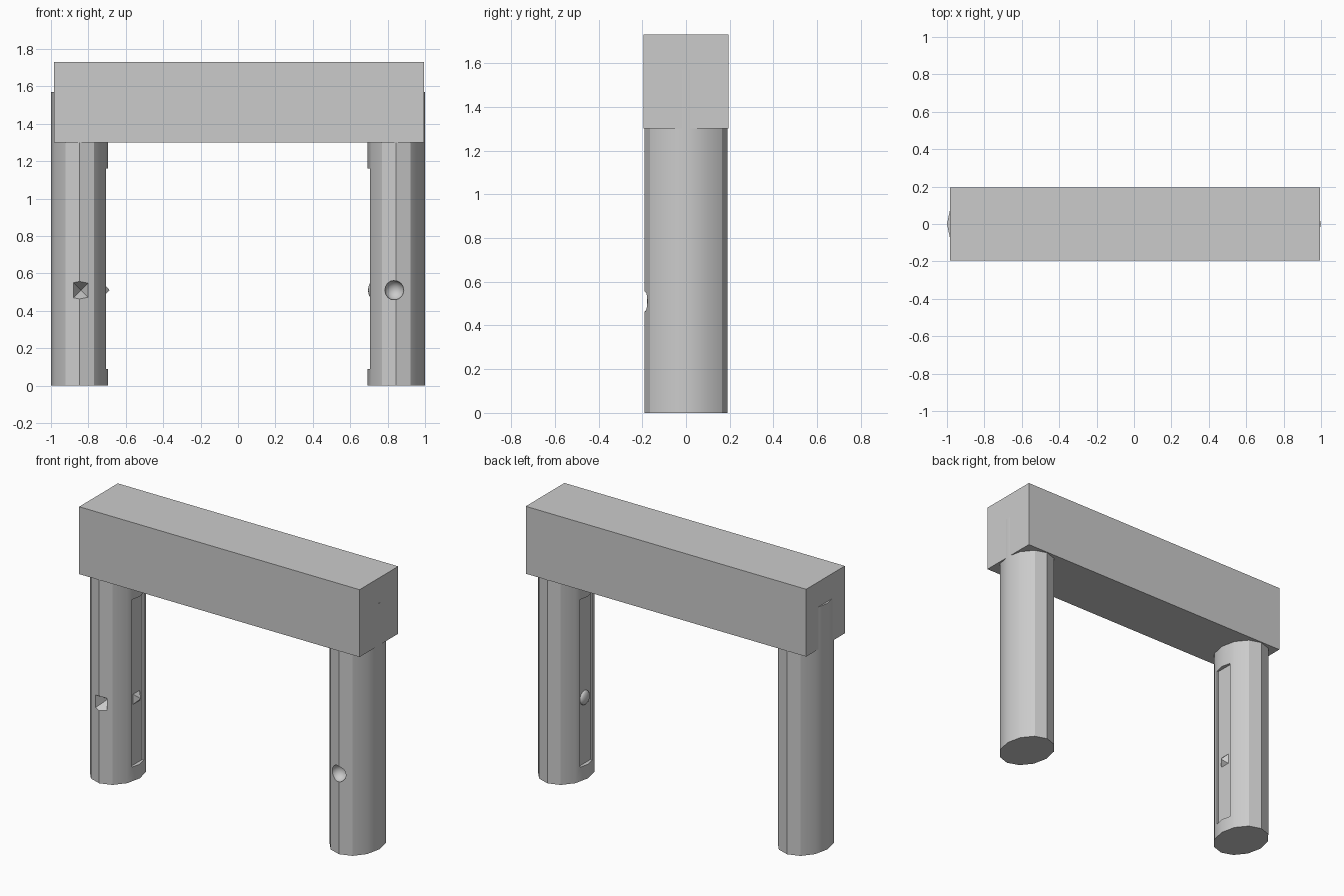
import bpy
from math import pi

default = bpy.data.objects.get("Cube")
if default:
    bpy.data.objects.remove(default, do_unlink=True)

# Single grey material
grey = bpy.data.materials.new("light_grey")
grey.use_nodes = True
colour = (0.6, 0.6, 0.6, 1)
grey.diffuse_color = colour
grey.node_tree.nodes["Principled BSDF"].inputs["Base Color"].default_value = colour


def finish(name, scale=(1, 1, 1)):
    obj = bpy.context.object
    obj.name = name
    obj.scale = scale
    bpy.ops.object.transform_apply(location=False, rotation=True, scale=True)
    obj.data.materials.append(grey)
    return obj


def box(name, low, high):
    centre = [(a + b) / 2 for a, b in zip(low, high)]
    bpy.ops.mesh.primitive_cube_add(size=1, location=centre)
    return finish(name, [b - a for a, b in zip(low, high)])


def ball(name, location, radius):
    bpy.ops.mesh.primitive_uv_sphere_add(segments=16, ring_count=8, radius=radius, location=location)
    return finish(name)


def pyramid(name, location, rotation):
    # Square pyramid, base edges level and upright
    bpy.ops.mesh.primitive_cone_add(vertices=4, radius1=1, radius2=0, depth=1, rotation=(0, 0, pi / 4))
    obj = finish(name, (0.066, 0.066, 0.08))
    obj.rotation_euler = rotation
    obj.location = location
    return obj


def select(obj):
    bpy.ops.object.select_all(action='DESELECT')
    obj.select_set(True)
    bpy.context.view_layer.objects.active = obj


def cut(obj, cutter):
    cutter.hide_render = True
    mod = obj.modifiers.new("cut", 'BOOLEAN')
    mod.operation = 'DIFFERENCE'
    mod.solver = 'EXACT'
    mod.object = cutter
    select(obj)
    bpy.ops.object.modifier_apply(modifier=mod.name)
    bpy.data.objects.remove(cutter, do_unlink=True)


def smooth(obj):
    select(obj)
    bpy.ops.object.shade_smooth_by_angle(angle=pi / 6)


def leg(name, x, inward):
    # Oval twelve-sided post with a shallow slot on its inner side
    bpy.ops.mesh.primitive_cylinder_add(vertices=12, radius=1, depth=1.57, location=(x, 0, 0.785))
    obj = finish(name, (0.153, 0.19, 1))
    ends = sorted((x + inward * 0.128, x + inward * 0.2))
    cut(obj, box("slot_cutter", (ends[0], -0.06, 0.09), (ends[1], 0.06, 1.16)))
    return obj


# Crossbar
box("crossbar", (-0.985, -0.195, 1.3), (0.995, 0.195, 1.73))

# Post with pyramid socket
right_leg = leg("right_leg", -0.847, 1)
cut(right_leg, pyramid("pyramid_cutter", (-0.84, -0.15, 0.51), (-pi / 2, 0, 0)))
smooth(right_leg)
pyramid("right_slot_stud", (-0.702, 0, 0.51), (0, pi / 2, 0)).scale = (0.7, 0.7, 0.4)

# Post with round socket
left_leg = leg("left_leg", 0.846, -1)
cut(left_leg, ball("round_cutter", (0.835, -0.18, 0.51), 0.052))
smooth(left_leg)
stud = ball("left_slot_stud", (0.718, 0, 0.51), 0.045)
stud.scale.x = 0.5
smooth(stud)
